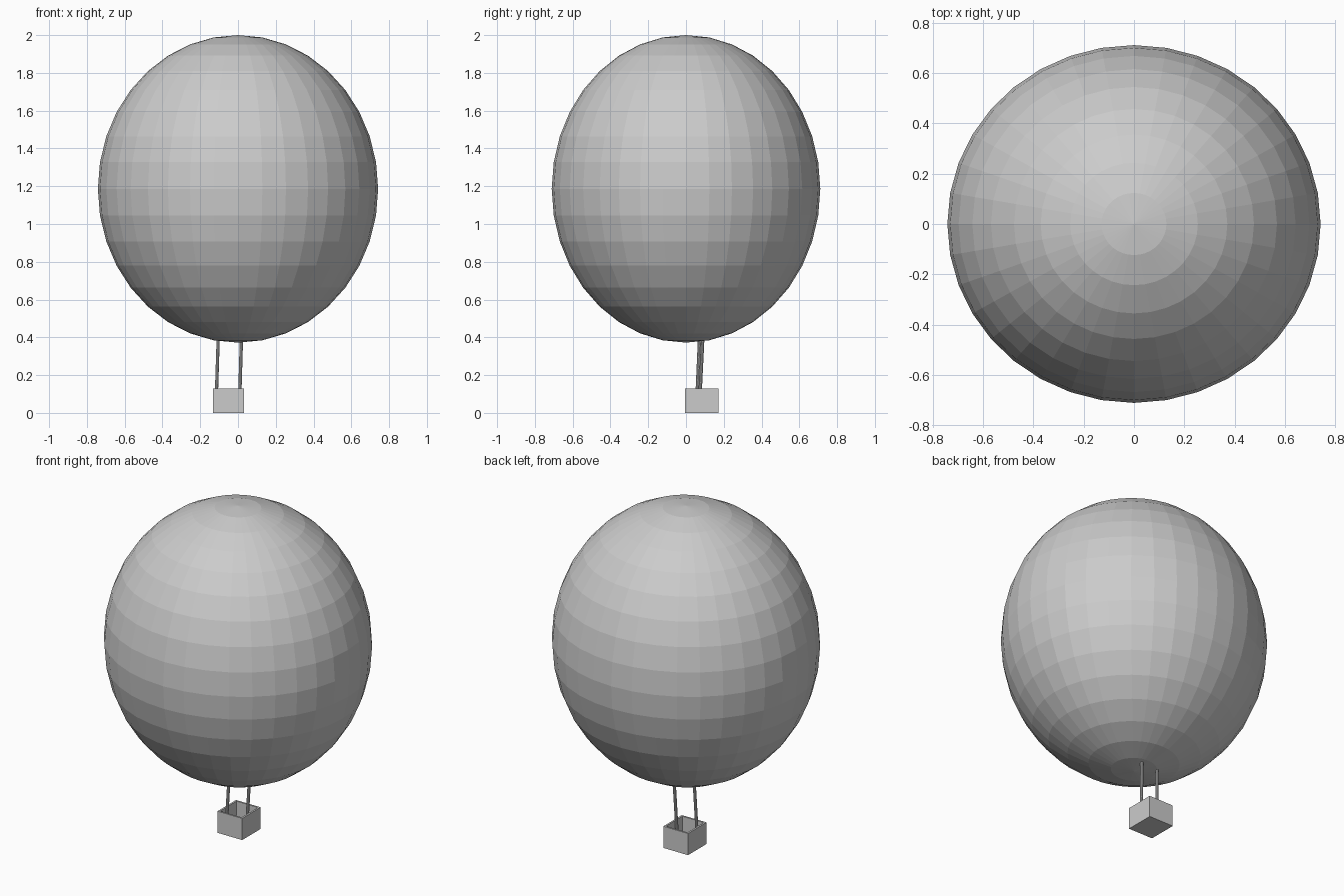
import bpy, bmesh
from mathutils import Matrix, Vector

if "Cube" in bpy.data.objects:
    bpy.data.objects.remove(bpy.data.objects["Cube"])


def add_object(name, bm):
    bmesh.ops.recalc_face_normals(bm, faces=bm.faces)
    mesh = bpy.data.meshes.new(name)
    bm.to_mesh(mesh)
    bm.free()
    obj = bpy.data.objects.new(name, mesh)
    bpy.context.collection.objects.link(obj)
    return obj


def rod(name, start, end, radius):
    a, b = Vector(start), Vector(end)
    axis = b - a
    place = Matrix.Translation((a + b) / 2) @ axis.to_track_quat('Z', 'Y').to_matrix().to_4x4()
    bm = bmesh.new()
    bmesh.ops.create_cone(bm, cap_ends=True, segments=10, radius1=radius,
                          radius2=radius, depth=axis.length, matrix=place)
    return add_object(name, bm)


# Envelope: faceted ellipsoid
bm = bmesh.new()
shape = Matrix.Translation((0, 0, 1.186)) @ Matrix.Diagonal((0.742, 0.711, 0.814, 1))
bmesh.ops.create_uvsphere(bm, u_segments=36, v_segments=18, radius=1, matrix=shape)
add_object("envelope", bm)

# Basket: open box with thin walls
size = Vector((0.164, 0.176, 0.13))
wall = 0.015
bm = bmesh.new()
bmesh.ops.create_cube(bm, size=1, matrix=Matrix.Translation((-0.051, 0.083, size.z / 2))
                      @ Matrix.Diagonal((*size, 1)))
top = max(bm.faces, key=lambda f: f.calc_center_median().z)
bmesh.ops.inset_individual(bm, faces=[top], thickness=wall)
hole = bmesh.ops.extrude_discrete_faces(bm, faces=[top])["faces"][0]
bmesh.ops.translate(bm, verts=hole.verts, vec=(0, 0, wall - size.z))
add_object("basket", bm)

# Two slightly leaning rods that hold the basket
rod("left_rod", (-0.117, 0.055, 0.012), (-0.104, 0.073, 0.42), 0.009)
rod("right_rod", (0.007, 0.070, 0.012), (0.019, 0.090, 0.42), 0.009)
